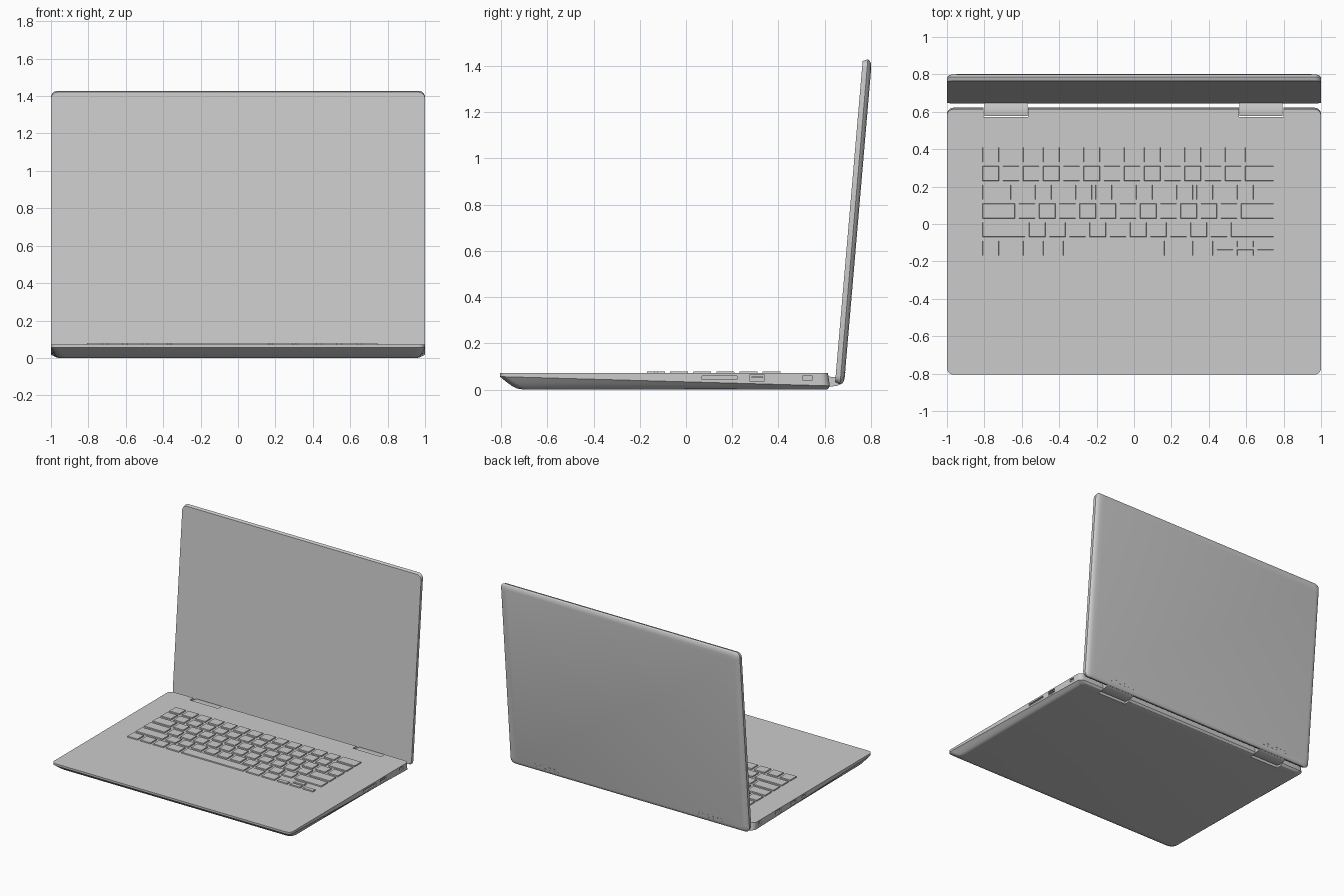
import bpy
import bmesh
from math import sin, cos, pi, radians
from mathutils import Vector, Matrix

if "Cube" in bpy.data.objects:
    bpy.data.objects.remove(bpy.data.objects["Cube"], do_unlink=True)

# Single body colour
grey = bpy.data.materials.new("matte_grey")
grey.use_nodes = True
COLOUR = (0.6, 0.6, 0.6, 1)
grey.diffuse_color = COLOUR
grey.node_tree.nodes["Principled BSDF"].inputs["Base Color"].default_value = COLOUR


def finish(name, bm):
    """Turn a bmesh into a named, coloured object."""
    bmesh.ops.recalc_face_normals(bm, faces=bm.faces)
    mesh = bpy.data.meshes.new(name)
    bm.to_mesh(mesh)
    bm.free()
    mesh.materials.append(grey)
    obj = bpy.data.objects.new(name, mesh)
    bpy.context.collection.objects.link(obj)
    return obj


def smooth(obj, angle=25):
    bpy.ops.object.select_all(action="DESELECT")
    obj.select_set(True)
    bpy.context.view_layer.objects.active = obj
    bpy.ops.object.shade_smooth_by_angle(angle=radians(angle))


def rounded_rect(half, low, high, r, steps=6):
    """Outline points of a rounded rectangle, symmetric in its first axis."""
    centres = [(half - r, high - r), (r - half, high - r),
               (r - half, low + r), (half - r, low + r)]
    return [(cx + r * cos(a), cy + r * sin(a))
            for q, (cx, cy) in enumerate(centres)
            for a in [(q + s / steps) * pi / 2 for s in range(steps + 1)]]


def loft(bm, rings):
    """Skin a stack of equal rings and cap both ends."""
    loops = [[bm.verts.new(p) for p in ring] for ring in rings]
    n = len(loops[0])
    for a, b in zip(loops, loops[1:]):
        for i in range(n):
            bm.faces.new((a[i], a[(i + 1) % n], b[(i + 1) % n], b[i]))
    bm.faces.new(loops[0])
    bm.faces.new(loops[-1])


def box(bm, x0, x1, y0, y1, z0, z1, taper=0.0):
    """Box whose top may be slightly smaller than its foot."""
    def ring(z, t):
        return [(x0 + t, y0 + t, z), (x1 - t, y0 + t, z),
                (x1 - t, y1 - t, z), (x0 + t, y1 - t, z)]
    loft(bm, [ring(z0, 0), ring(z1, taper)])


# Base: flat deck, side walls deepening to the back, curved underside
DECK, FRONT, BACK = 0.071, -0.805, 0.622


def wall_foot(y):
    return 0.056 + (0.016 - 0.056) * (y - FRONT) / (BACK - FRONT)


rings = [[(x, y, DECK) for x, y in rounded_rect(1, FRONT, BACK - 0.008, 0.035)]]
for inset, height in [(0, 1), (0.3, 0.57), (0.55, 0.25), (0.75, 0.08), (1, 0)]:
    outline = rounded_rect(1 - 0.045 * inset, FRONT + 0.1 * inset,
                           BACK - 0.012 * inset, 0.035 + 0.02 * inset)
    rings.append([(x, y, wall_foot(y) * height) for x, y in outline])
bm = bmesh.new()
loft(bm, rings)
base = finish("base", bm)

# Hinge notches and side ports, cut from the base
bm = bmesh.new()
HINGES = [(-0.8, -0.57), (0.565, 0.795)]
for x0, x1 in HINGES:
    box(bm, x0 - 0.004, x1 + 0.004, 0.572, 0.7, -0.1, 0.2)
right_ports = [(0.07, 0.22, 0.044, 0.059), (0.275, 0.34, 0.036, 0.063),
               (0.505, 0.545, 0.039, 0.06)]
left_ports = [(0.0, 0.04, 0.044, 0.059), (0.11, 0.175, 0.038, 0.061),
              (0.29, 0.36, 0.036, 0.063), (0.53, 0.56, 0.036, 0.06)]
for side, ports in ((1, right_ports), (-1, left_ports)):
    for y0, y1, z0, z1 in ports:
        box(bm, side - 0.012, side + 0.012, y0, y1, z0, z1)
cutter = finish("port_cutter", bm)
cutter.hide_render = True
cut = base.modifiers.new("cut", "BOOLEAN")
cut.operation = "DIFFERENCE"
cut.solver = "EXACT"
cut.object = cutter
bpy.context.view_layer.objects.active = base
bpy.ops.object.modifier_apply(modifier="cut")
bpy.data.objects.remove(cutter, do_unlink=True)
smooth(base)

# Tongue inside the wide port
bm = bmesh.new()
box(bm, 0.985, 0.998, 0.283, 0.332, 0.05, 0.057)
finish("port_tongue", bm)

# Hinges
section = [(0.577, 0.054), (0.6, 0.058), (0.645, 0.053), (0.668, 0.042),
           (0.668, 0.026), (0.655, 0.016), (0.6, 0.01), (0.577, 0.016)]
for label, (x0, x1) in zip(("right", "left"), HINGES):
    bm = bmesh.new()
    loft(bm, [[(x, y, z) for y, z in section] for x in (x0, x1)])
    smooth(finish(label + "_hinge", bm), 35)

# Lid: built in its own plane (across, depth, up), then leaned back
lean = Matrix.Translation((0, 0.645, 0.032)) @ Matrix.Rotation(radians(-4.9), 4, "X")
rings = []
for depth, inset, low, high in [(0, 0, 0, 1.394), (0.022, 0, -0.008, 1.403),
                                (0.03, 0.006, -0.004, 1.398),
                                (0.036, 0.016, 0.004, 1.388),
                                (0.0395, 0.035, 0.02, 1.368)]:
    rings.append([lean @ Vector((x, depth, z))
                  for x, z in rounded_rect(1 - inset, low, high, 0.035)])
bm = bmesh.new()
loft(bm, rings)
smooth(finish("lid", bm))

# Two rows of tiny vents low on the back of the lid, above each hinge
bm = bmesh.new()
for x0, x1 in HINGES:
    for row in range(2):
        for i in range(6):
            x = x0 + (i + 0.5) * (x1 - x0) / 6
            z = 0.026 + 0.018 * row
            box(bm, x - 0.006, x + 0.006, 0.036, 0.041, z, z + 0.004)
bm.transform(lean)
finish("lid_vents", bm)

# Keyboard: key widths per row, in key units
ROWS = [[1] * 13 + [1.6],
        [1] * 13 + [1.6],
        [1.6] + [1] * 13,
        [1.8] + [1] * 11 + [1.8],
        [2.3] + [1] * 10 + [2.3],
        [1, 1, 1, 1.2, 5, 1.2, 1.2]]
UNIT, PITCH, GAP = 0.108, 0.1, 0.009
LEFT, TOP = -0.82, 0.42


def key(bm, x0, x1, y0, y1):
    box(bm, x0 + GAP, x1 - GAP, y0 + GAP, y1 - GAP, DECK - 0.01, DECK + 0.008, 0.003)


bm = bmesh.new()
for r, widths in enumerate(ROWS):
    x, y = LEFT, TOP - r * PITCH
    for w in widths:
        key(bm, x, x + w * UNIT, y - PITCH, y)
        x += w * UNIT
# Arrow keys finish the last row at half height
for i in range(3):
    key(bm, x + i * UNIT, x + (i + 1) * UNIT, y - PITCH, y - PITCH / 2 + 0.004)
key(bm, x + UNIT, x + 2 * UNIT, y - PITCH / 2 - 0.004, y)
finish("keyboard", bm)
